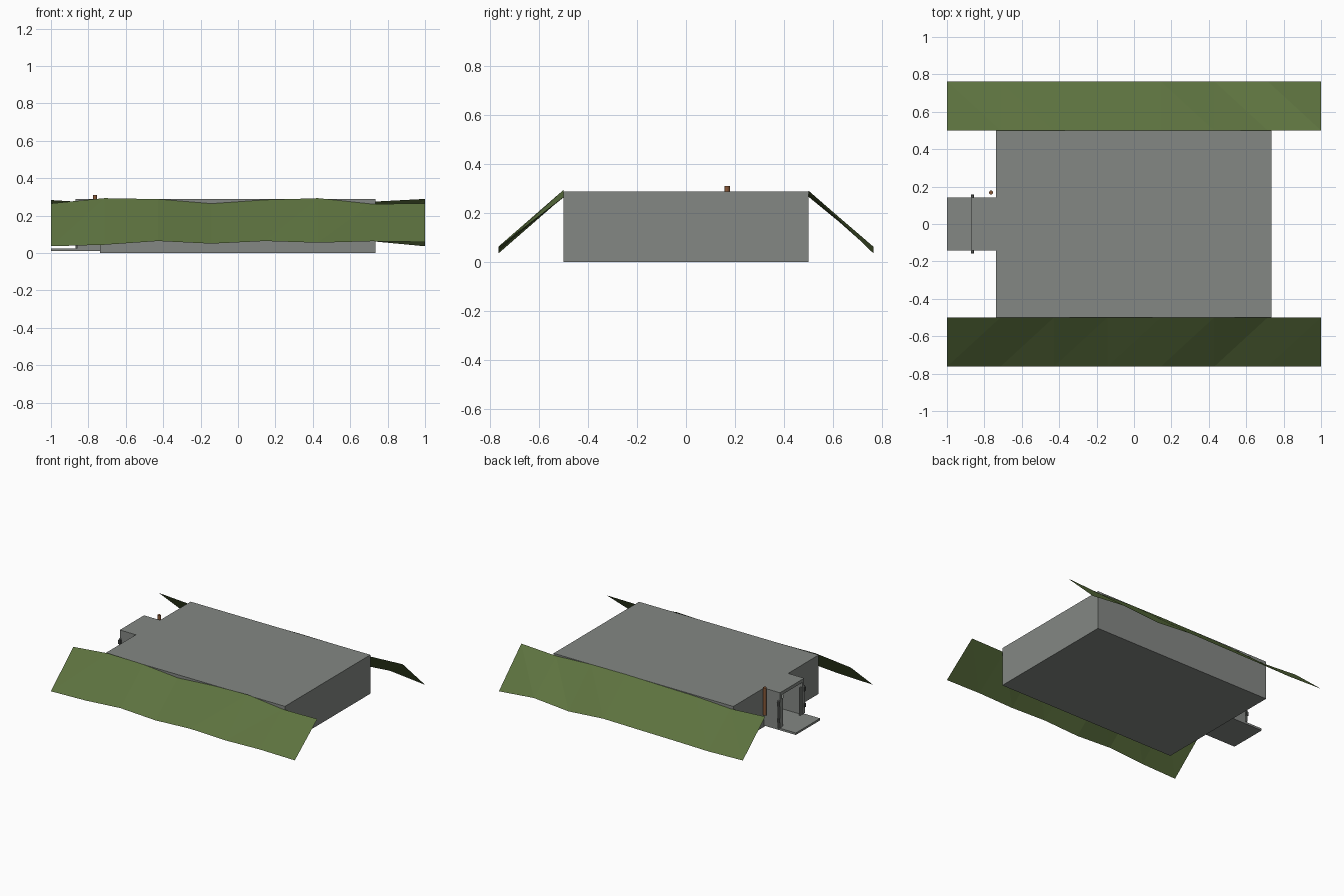
import bpy
import bmesh

cube = bpy.data.objects.get("Cube")
if cube:
    bpy.data.objects.remove(cube, do_unlink=True)


def material(name, rgb):
    m = bpy.data.materials.new(name)
    m.use_nodes = True
    colour = (*rgb, 1)
    m.diffuse_color = colour
    m.node_tree.nodes["Principled BSDF"].inputs["Base Color"].default_value = colour
    return m


CONCRETE = material("concrete grey", (0.23, 0.245, 0.23))
GRASS = material("grass green", (0.11, 0.17, 0.05))
STEEL = material("dark steel", (0.07, 0.075, 0.07))
RUST = material("rusty brown", (0.25, 0.1, 0.04))


def finish(name, bm, mat):
    mesh = bpy.data.meshes.new(name)
    bm.to_mesh(mesh)
    bm.free()
    mesh.materials.append(mat)
    obj = bpy.data.objects.new(name, mesh)
    bpy.context.collection.objects.link(obj)
    return obj


def box(name, x, y, z, mat=CONCRETE):
    """Box from its (min, max) range on each axis."""
    bm = bmesh.new()
    bmesh.ops.create_cube(bm, size=1)
    for v in bm.verts:
        v.co = [r[0] if c < 0 else r[1] for c, r in zip(v.co, (x, y, z))]
    return finish(name, bm, mat)


# Main chamber: slabs, walls and a doorway in the right end
X0, X1, TOP = -0.738, 0.735, 0.288
FLOOR, CEILING, T = 0.025, 0.264, 0.025
inside = (FLOOR, CEILING)
box("floor_slab", (X0, X1), (-0.5, 0.5), (0, FLOOR))
box("roof_slab", (X0, X1), (-0.5, 0.5), (CEILING, TOP))
box("end_wall", (X1 - T, X1), (-0.5, 0.5), inside)
box("front_wall", (X0, X1 - T), (-0.5, -0.5 + T), inside)
box("back_wall", (X0, X1 - T), (0.5 - T, 0.5), inside)
box("entrance_wall_front", (X0, X0 + T), (-0.5 + T, -0.12), inside)
box("entrance_wall_back", (X0, X0 + T), (0.12, 0.5 - T), inside)

# Entrance porch
P = -0.87
box("porch_floor", (-1, X0), (-0.142, 0.142), (0.01, FLOOR))
box("porch_roof", (P, X0), (-0.142, 0.142), (CEILING, TOP))
for side, s in (("front", -1), ("back", 1)):
    box("porch_wall_" + side, (P, X0), sorted((s * 0.12, s * 0.142)), inside)
    box("door_jamb_" + side, (P + 0.004, P + 0.012),
        sorted((s * 0.1, s * 0.155)), (FLOOR, 0.23))
    for z in (0.07, 0.19):
        box("hinge_" + side, (P - 0.002, P + 0.014),
            sorted((s * 0.142, s * 0.157)), (z, z + 0.03), STEEL)

# Vent pipe beside the porch
bm = bmesh.new()
bmesh.ops.create_cone(bm, cap_ends=True, segments=12, radius1=0.011,
                      radius2=0.011, depth=0.205)
bmesh.ops.translate(bm, verts=bm.verts, vec=(-0.764, 0.168, 0.2075))
finish("vent_pipe", bm, RUST)


# Uneven grass banks, heights listed from right (-x) to left (+x)
def bank(name, s, tops, bottoms):
    bm = bmesh.new()
    rows = []
    for y, heights in ((0.5, tops), (0.763, bottoms)):
        rows.append([bm.verts.new((-1 + 2 * i / 7, s * y, z))
                     for i, z in enumerate(heights)])
    for i in range(7):
        a, b = rows[0][i:i + 2]
        c, d = rows[1][i:i + 2]
        bm.faces.new((a, c, b))
        bm.faces.new((b, c, d))
    bm.normal_update()
    for f in bm.faces:
        if f.normal.z < 0:
            f.normal_flip()
    finish(name, bm, GRASS)


bank("front_bank", -1,
     (0.265, 0.293, 0.288, 0.264, 0.284, 0.293, 0.262, 0.265),
     (0.036, 0.044, 0.064, 0.05, 0.064, 0.055, 0.063, 0.059))
bank("back_bank", 1,
     (0.283, 0.265, 0.28, 0.285, 0.29, 0.288, 0.274, 0.289),
     (0.058, 0.05, 0.055, 0.058, 0.062, 0.04, 0.063, 0.036))
